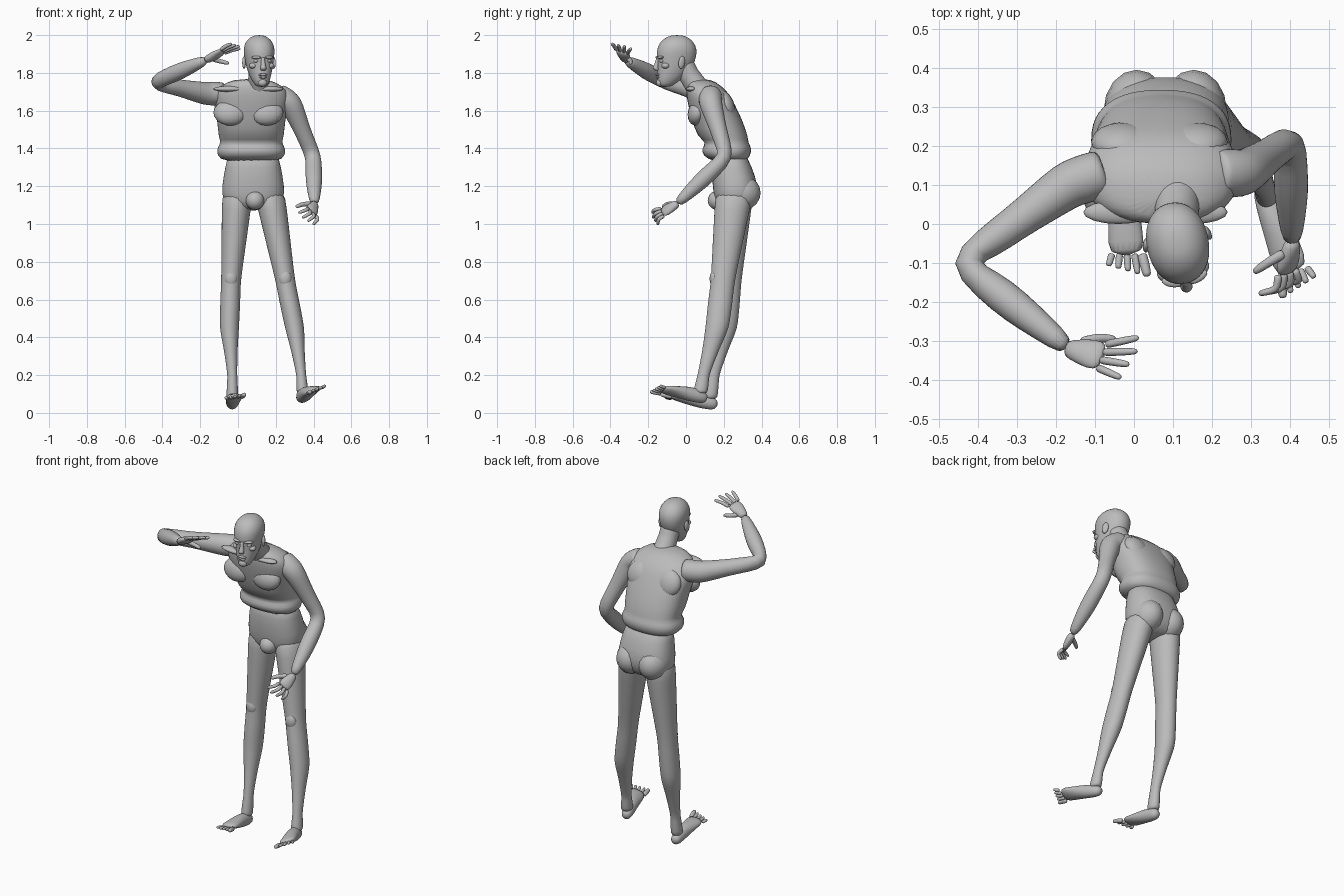
import bpy, bmesh, math
from mathutils import Vector, Matrix

cube = bpy.data.objects.get("Cube")
if cube:
    bpy.data.objects.remove(cube)

GREY = (0.5, 0.5, 0.5, 1)
skin = bpy.data.materials.new("skin_grey")
skin.use_nodes = True
skin.diffuse_color = GREY
skin.node_tree.nodes["Principled BSDF"].inputs["Base Color"].default_value = GREY
SIDES = {"right": -1, "left": 1}
ACROSS = Vector((1, 0, 0))
UP = Vector((0, 0, 1))


def finish(name, bm, smooth_levels):
    bmesh.ops.recalc_face_normals(bm, faces=bm.faces)
    mesh = bpy.data.meshes.new(name)
    bm.to_mesh(mesh)
    bm.free()
    mesh.materials.append(skin)
    for polygon in mesh.polygons:
        polygon.use_smooth = True
    part = bpy.data.objects.new(name, mesh)
    bpy.context.collection.objects.link(part)
    if smooth_levels:
        modifier = part.modifiers.new("Smooth", "SUBSURF")
        modifier.levels = modifier.render_levels = smooth_levels
    return part


def loft(name, sections, side=ACROSS, upright=False, power=2, count=16):
    """Skin rings along a path; a section is (centre, half width, half depth)."""
    bm = bmesh.new()
    centres = [Vector(section[0]) for section in sections]
    rings = []
    for i, (centre, width, depth) in enumerate(sections):
        before = centres[max(i - 1, 0)]
        after = centres[min(i + 1, len(centres) - 1)]
        along = UP if upright else (after - before).normalized()
        u = (Vector(side) - along * along.dot(side)).normalized()
        v = along.cross(u)
        ring = []
        for k in range(count):
            angle = math.tau * k / count
            c, s = math.cos(angle), math.sin(angle)
            c = math.copysign(abs(c) ** (2 / power), c)
            s = math.copysign(abs(s) ** (2 / power), s)
            ring.append(bm.verts.new(centres[i] + u * c * width + v * s * depth))
        rings.append(ring)
    for lower, upper in zip(rings, rings[1:]):
        for k in range(count):
            j = (k + 1) % count
            bm.faces.new((lower[k], lower[j], upper[j], upper[k]))
    bm.faces.new(rings[0])
    bm.faces.new(rings[-1])
    return finish(name, bm, 1)


def blob(name, centre, size, turn=0, tilt=0):
    bm = bmesh.new()
    placing = (Matrix.Translation(centre) @ Matrix.Rotation(turn, 4, "Z")
               @ Matrix.Rotation(tilt, 4, "X") @ Matrix.Diagonal((*size, 1)))
    bmesh.ops.create_uvsphere(bm, u_segments=16, v_segments=10, radius=1, matrix=placing)
    return finish(name, bm, 0)


def stack(middle, rows):
    """Upright sections from rows of height, half width, front and back."""
    return [((middle, (front + back) / 2, height), width, (back - front) / 2)
            for height, width, front, back in rows]


def chain(joints, widths, flatness=1, steps=4):
    """Sections along bones, with a width at each joint and each bone's middle."""
    joints = [Vector(joint) for joint in joints]
    sections = []
    for i in range((len(joints) - 1) * steps + 1):
        bone = min(i // steps, len(joints) - 2)
        place = joints[bone].lerp(joints[bone + 1], i / steps - bone)
        at = i * 2 / steps
        low = min(int(at), len(widths) - 2)
        width = widths[low] + (widths[low + 1] - widths[low]) * (at - low)
        sections.append((place, width, width * flatness))
    return sections


# Torso: roll at the waist, overhanging ribs, shoulders, base of the neck
loft("torso", stack(.07, [
    (1.33, .15, .14, .32), (1.36, .18, .09, .34), (1.4, .185, .08, .35),
    (1.43, .16, .11, .33), (1.46, .175, .06, .33), (1.55, .18, .03, .3),
    (1.63, .2, .01, .26), (1.69, .2, 0, .23), (1.73, .17, 0, .19),
    (1.77, .09, .01, .13)]), upright=True, power=2.4, count=24)

# Pelvis, nested in the waist roll
loft("pelvis", stack(.08, [
    (1.39, .135, .15, .31), (1.3, .147, .135, .35), (1.2, .168, .14, .385),
    (1.12, .165, .15, .37), (1.07, .1, .18, .32)]), upright=True, power=2.4, count=24)
blob("groin", (.09, .165, 1.125), (.05, .05, .05))

for label, s in SIDES.items():
    blob(label + "_chest_muscle", (.055 + s * .095, .06, 1.59), (.09, .05, .07), tilt=-.25)
    blob(label + "_shoulder_blade", (.065 + s * .095, .21, 1.63), (.08, .045, .08), tilt=.35)
    blob(label + "_collarbone", (.055 + s * .095, .03, 1.715), (.09, .03, .016))
    blob(label + "_buttock", (.08 + s * .073, .29, 1.165), (.085, .105, .095))

# Legs: hip, knee, calf, ankle and heel joints
LEG_JOINTS = {
    "right": [(0, .26, 1.2), (-.037, .23, .7), (-.046, .21, .45), (-.03, .145, .2),
              (-.03, .127, .07)],
    "left": [(.16, .26, 1.2), (.25, .195, .7), (.3, .165, .45), (.335, .092, .2),
             (.342, .075, .1)]}
LEG_WIDTHS = [.086, .07, .053, .054, .052, .036, .026, .03, .032]
for label, joints in LEG_JOINTS.items():
    loft(label + "_leg", chain(joints, LEG_WIDTHS, 1.22), upright=True)
    knee = Vector(joints[1])
    blob(label + "_kneecap", knee + Vector((0, -.045, .01)), (.034, .025, .045))


def foot(label, heel, ball, side):
    """Wedge from heel to ball, then a row of toes with the big toe inside."""
    heel, ball, side = Vector(heel), Vector(ball), Vector(side).normalized()
    forward = ball - heel
    rise = forward.cross(side).normalized()
    rise *= math.copysign(1, rise.z)
    rows = [(-.16, .02, .02), (0, .034, .038), (.35, .037, .04), (.7, .045, .026),
            (1.05, .05, .014)]
    loft(label + "_foot", [(heel + forward * t + rise * depth * .4, width, depth)
                           for t, width, depth in rows], side)
    for i in range(5):
        across = -side * SIDES[label] * (.04 - .02 * i)
        root = ball + across * .95
        tip = ball + across * 1.25 + forward.normalized() * (.062 - .007 * i)
        thick = .01 if i else .014
        loft(f"{label}_toe_{i + 1}", chain([root, tip], [thick, thick, thick * .8]),
             side, count=8)


foot("right", (-.03, .132, .037), (-.018, -.075, .08), (1, 0, .12))
foot("left", (.343, .08, .072), (.408, -.12, .118), (1, .3, .42))

# Arms: chest, shoulder, elbow and wrist joints
ARM_JOINTS = {
    "right": [(-.07, .135, 1.69), (-.17, .1, 1.69), (-.445, -.1, 1.75), (-.165, -.32, 1.87)],
    "left": [(.2, .13, 1.69), (.28, .13, 1.64), (.4, .215, 1.355), (.405, -.05, 1.105)]}
ARM_WIDTHS = [.06, .064, .062, .045, .042, .046, .025]
for label, joints in ARM_JOINTS.items():
    loft(label + "_arm", chain(joints, ARM_WIDTHS), UP if label == "right" else ACROSS)


def hand(label, knuckles, spread, reach, thumb, bend):
    """Palm from the wrist to the knuckles, four fanned fingers and a thumb."""
    wrist = Vector(ARM_JOINTS[label][-1])
    knuckles, spread, reach = Vector(knuckles), Vector(spread), Vector(reach)
    span = spread.length
    palm = [(-.15, .6, .02), (.3, .85, .022), (.7, 1.1, .02), (1.1, 1, .01)]
    loft(label + "_palm", [(wrist.lerp(knuckles, t), width * span, depth)
                           for t, width, depth in palm], spread)
    for i in range(4):
        fan = .85 - .57 * i
        root = knuckles + spread * fan
        tip = knuckles + reach * (1 - .1 * abs(i - 1)) + spread * fan * 1.8
        middle = root.lerp(tip, .5) + Vector(bend)
        loft(f"{label}_finger_{i + 1}",
             chain([root, middle, tip], [.012, .011, .011, .01, .008], steps=2),
             spread, count=8)
    root = wrist.lerp(knuckles, .25) + spread * .6
    middle = root.lerp(Vector(thumb), .5) + spread * .25
    loft(label + "_thumb",
         chain([root, middle, thumb], [.016, .014, .013, .012, .009], steps=2),
         spread, count=8)


hand("right", (-.085, -.338, 1.912), (.012, .034, -.01), (.09, -.005, .035),
     (-.045, -.295, 1.85), (0, 0, .005))
hand("left", (.39, -.122, 1.063), (-.024, -.008, .022), (-.04, -.05, -.043),
     (.305, -.125, 1.09), (.022, -.014, .006))

# Neck and head, the head turned a little to its left
loft("neck", chain([(.11, .09, 1.68), (.11, .015, 1.79), (.11, -.015, 1.85)],
                   [.075, .06, .056, .056, .056]))
head = [
    loft("head", stack(0, [
        (1.725, .024, -.09, -.035), (1.745, .04, -.104, 0), (1.79, .06, -.105, .055),
        (1.85, .073, -.102, .095), (1.885, .078, -.108, .106), (1.925, .083, -.106, .11),
        (1.962, .073, -.09, .094), (1.988, .049, -.058, .064), (2, .02, -.025, .03)]),
        upright=True, power=2.15, count=20),
    loft("nose", chain([(0, -.098, 1.885), (0, -.113, 1.826), (0, -.105, 1.812)],
                       [.01, .011, .017, .016, .012]), upright=True, count=10),
    blob("upper_lip", (0, -.101, 1.79), (.025, .012, .007)),
    blob("lower_lip", (0, -.1, 1.777), (.021, .012, .007)),
    blob("chin", (0, -.093, 1.748), (.024, .017, .02))]
for label, s in SIDES.items():
    head += [
        blob(label + "_brow", (s * .034, -.094, 1.882), (.027, .013, .008), s * .35),
        blob(label + "_eye", (s * .033, -.086, 1.863), (.016, .013, .009)),
        blob(label + "_cheekbone", (s * .046, -.068, 1.838), (.022, .022, .016)),
        blob(label + "_ear", (s * .079, .012, 1.855), (.01, .019, .034), s * .3, -.15)]
for part in head:
    part.data.transform(Matrix.Translation((.112, -.05, 0)) @ Matrix.Rotation(.2, 4, "Z"))
